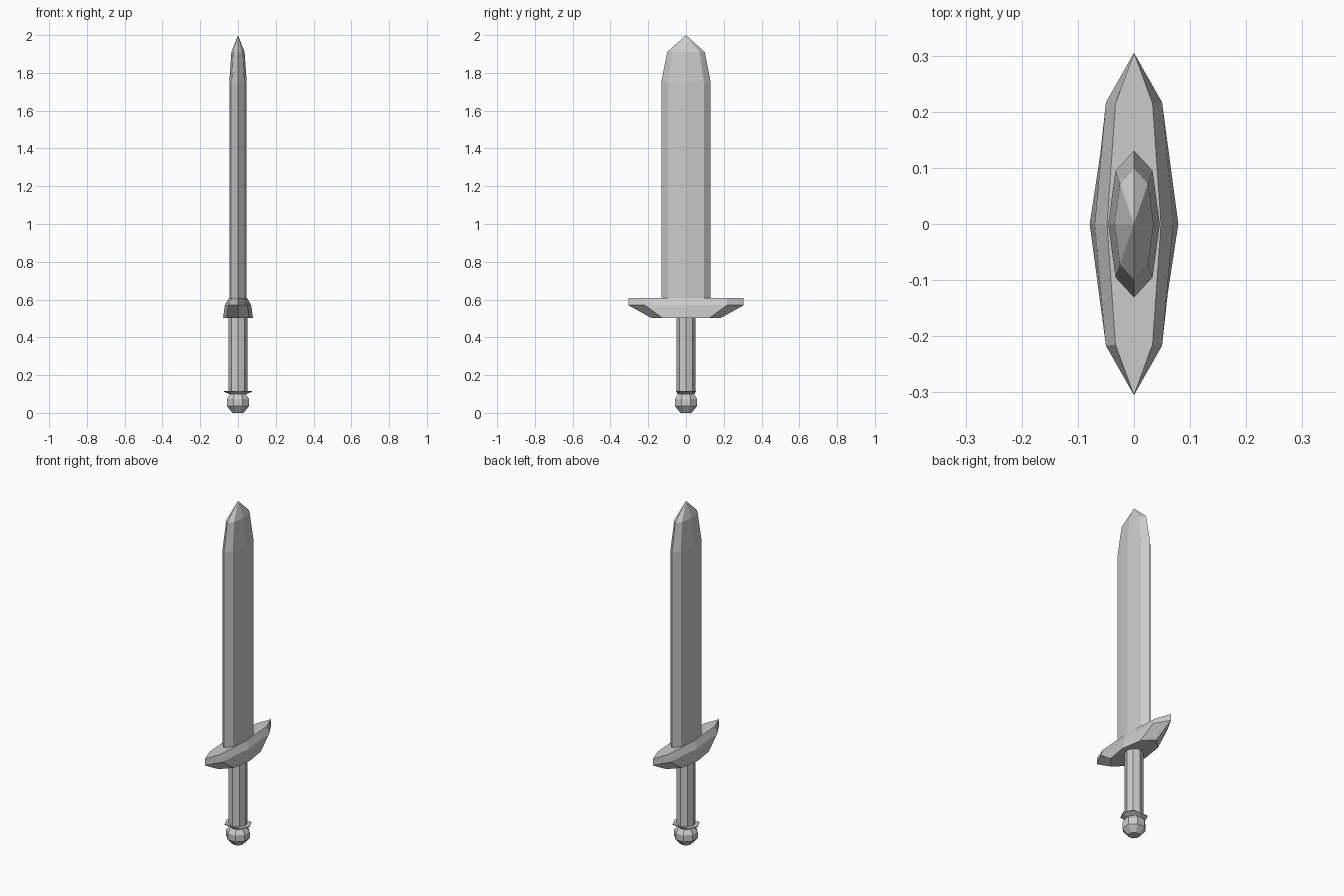
import bpy, bmesh
from math import cos, sin, pi

if "Cube" in bpy.data.objects:
    bpy.data.objects.remove(bpy.data.objects["Cube"])


def loft(name, rings):
    """Skin equal-length rings of 3D points; a one-point ring makes a tip."""
    bm = bmesh.new()
    rows = [[bm.verts.new(p) for p in ring] for ring in rings]
    for a, b in zip(rows, rows[1:]):
        n = len(a)
        for i in range(n):
            j = (i + 1) % n
            if len(b) == 1:
                bm.faces.new((a[i], a[j], b[0]))
            else:
                bm.faces.new((a[i], a[j], b[j], b[i]))
    for row in (rows[0], rows[-1]):
        if len(row) > 2:
            bm.faces.new(row)
    bmesh.ops.recalc_face_normals(bm, faces=bm.faces)
    mesh = bpy.data.meshes.new(name)
    bm.to_mesh(mesh)
    bm.free()
    obj = bpy.data.objects.new(name, mesh)
    bpy.context.collection.objects.link(obj)
    return obj


def eight(side, corner, end, z, s=1.0):
    """Symmetric eight-sided outline: half width, corner point, half length."""
    cx, cy = corner
    pts = [(side, 0), (cx, cy), (0, end), (-cx, cy),
           (-side, 0), (-cx, -cy), (0, -end), (cx, -cy)]
    return [(x * s, y * s, z) for x, y in pts]


def octagon(r, z, turn=0.0):
    return [(r * cos(turn + i * pi / 4), r * sin(turn + i * pi / 4), z)
            for i in range(8)]


# Blade with a tapered point
section = (0.046, (0.033, 0.095), 0.131)
loft("blade", [eight(*section, 0.59), eight(*section, 1.75),
               eight(*section, 1.91, 0.76), [(0, 0, 2.0)]])

# Crossguard: wide flat top, bevelled sides, ends tapering inward below
loft("crossguard", [eight(0.079, (0.06, 0.125), 0.185, 0.503),
                    eight(0.07, (0.05, 0.217), 0.305, 0.57),
                    eight(0.048, (0.033, 0.215), 0.305, 0.608)])

# Grip
loft("grip", [octagon(0.05, 0.11), octagon(0.05, 0.51)])

# Flared collar below the grip
loft("collar", [octagon(0.042, 0.098),
                eight(0.074, (0.05, 0.052), 0.053, 0.112),
                eight(0.074, (0.05, 0.052), 0.053, 0.117)])

# Faceted pommel
profile = [(0.032, 0.0), (0.064, 0.036), (0.064, 0.073), (0.042, 0.104)]
loft("pommel", [octagon(r, z, pi / 8) for r, z in profile])
